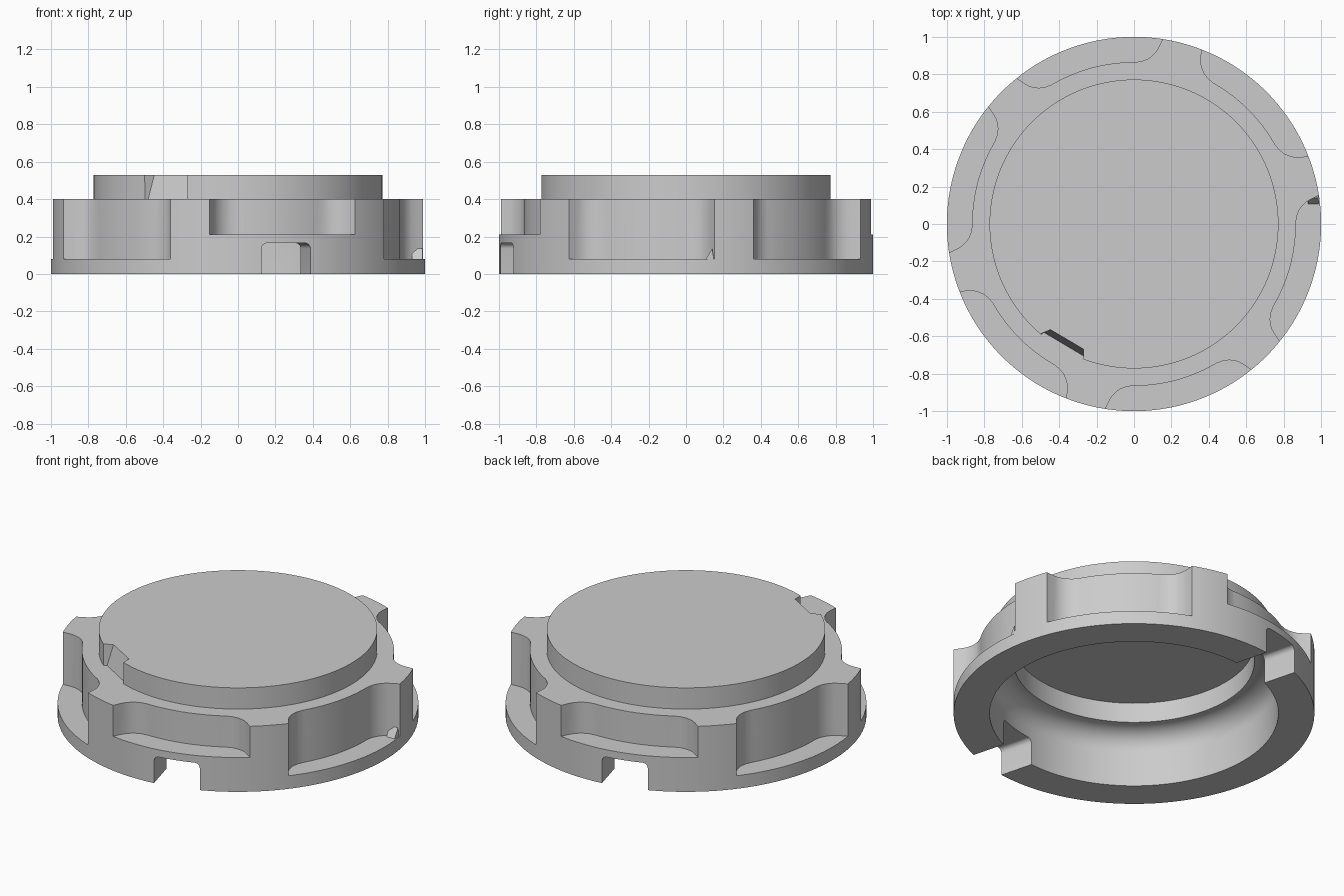
import bpy, bmesh
from math import sin, cos, radians, pi
from mathutils import Matrix

cube = bpy.data.objects.get("Cube")
if cube:
    bpy.data.objects.remove(cube, do_unlink=True)

grey = bpy.data.materials.new("plain grey")
grey.use_nodes = True
grey.diffuse_color = (0.6, 0.6, 0.6, 1)
grey.node_tree.nodes["Principled BSDF"].inputs["Base Color"].default_value = (0.6, 0.6, 0.6, 1)


def make_object(name, bm):
    bmesh.ops.recalc_face_normals(bm, faces=bm.faces)
    mesh = bpy.data.meshes.new(name)
    bm.to_mesh(mesh)
    bm.free()
    mesh.materials.append(grey)
    obj = bpy.data.objects.new(name, mesh)
    bpy.context.collection.objects.link(obj)
    return obj


def lathe(name, profile, steps):
    bm = bmesh.new()
    verts = [bm.verts.new((r, 0, z)) for r, z in profile]
    edges = [bm.edges.new(pair) for pair in zip(verts, verts[1:])]
    bmesh.ops.spin(bm, geom=verts + edges, cent=(0, 0, 0), axis=(0, 0, 1),
                   angle=2 * pi, steps=steps, use_merge=True)
    bmesh.ops.remove_doubles(bm, verts=bm.verts, dist=1e-5)
    return make_object(name, bm)


def prism(name, bottom, top):
    # Solid between two matching outlines of 3D points
    bm = bmesh.new()
    low = [bm.verts.new(p) for p in bottom]
    high = [bm.verts.new(p) for p in top]
    bm.faces.new(low)
    bm.faces.new(high)
    for i in range(len(low)):
        j = (i + 1) % len(low)
        bm.faces.new((low[i], low[j], high[j], high[i]))
    return make_object(name, bm)


def cut(body, cutter, operation='DIFFERENCE'):
    mod = body.modifiers.new("cut", 'BOOLEAN')
    mod.operation = operation
    mod.solver = 'EXACT'
    mod.object = cutter
    bpy.context.view_layer.objects.active = body
    bpy.ops.object.modifier_apply(modifier=mod.name)
    bpy.data.objects.remove(cutter, do_unlink=True)


# Cap shell: outer wall, raised disc, and a hollow underside with a filleted shoulder
fillet = [(0.68 + 0.12 * cos(t * pi / 20), 0.21 + 0.12 * sin(t * pi / 20)) for t in range(11)]
profile = [(0, 0.53), (0.772, 0.53), (0.772, 0.4), (1, 0.4), (1, 0), (0.8, 0)]
profile += fillet + [(0.667, 0.33), (0.667, 0.452), (0, 0.452)]
cap = lathe("cap_body", profile, 192)

# Six finger scallops; the two above the notches are shallower
side = [(24.2, 1.08), (23.8, 1.0), (23, 0.955), (22.2, 0.925), (21.2, 0.905),
        (20, 0.888), (18, 0.872), (15.5, 0.865)]
floor = [(a * 1.5, 0.865) for a in range(9, -10, -1)]
outline = side + floor + [(-a, r) for a, r in reversed(side)]
outline += [(a, 1.08) for a in (-12, 0, 12)]
for k in range(6):
    middle = 45 + 60 * k
    base = 0.21 if middle in (105, 285) else 0.08
    flat = [(r * cos(radians(middle + a)), r * sin(radians(middle + a))) for a, r in outline]
    cut(cap, prism("scallop_cutter", [(x, y, base) for x, y in flat],
                   [(x, y, 0.46) for x, y in flat]))

# Two round-cornered notches through the bottom rim
half, height, corner = 0.135, 0.165, 0.03
arch = [(half, -0.1)]
for start, sx in ((0, 1), (90, -1)):
    for a in range(start, start + 91, 15):
        arch.append((sx * (half - corner) + corner * cos(radians(a)),
                     height - corner + corner * sin(radians(a))))
arch.append((-half, -0.1))
for angle in (105, 285):
    notch = prism("notch_cutter", [(0.7, y, z) for y, z in arch], [(1.1, y, z) for y, z in arch])
    notch.data.transform(Matrix.Rotation(radians(angle), 4, 'Z'))
    cut(cap, notch)

# Small nick in the edge of the raised disc, with a leaning back wall
nick = [(-0.51, -0.60), (-0.48, -0.58), (-0.27, -0.705), (-0.27, -0.76), (-0.45, -0.76)]
nick_top = [(-0.51, -0.59), (-0.44, -0.56), (-0.27, -0.66), (-0.27, -0.76), (-0.45, -0.76)]
cut(cap, prism("nick_cutter", [(x, y, 0.4) for x, y in nick],
               [(x, y, 0.56) for x, y in nick_top]))

# Tiny sloping web in the corner of one scallop
web = [(0.1, 0.07), (0.15, 0.07), (0.14, 0.135)]
cut(cap, prism("corner_web", [(0.93, y, z) for y, z in web],
               [(0.985, y, z) for y, z in web]), 'UNION')

# Smooth the round walls, keep crisp edges
bpy.ops.object.select_all(action='DESELECT')
cap.select_set(True)
bpy.context.view_layer.objects.active = cap
bpy.ops.object.shade_smooth_by_angle(angle=radians(30))
